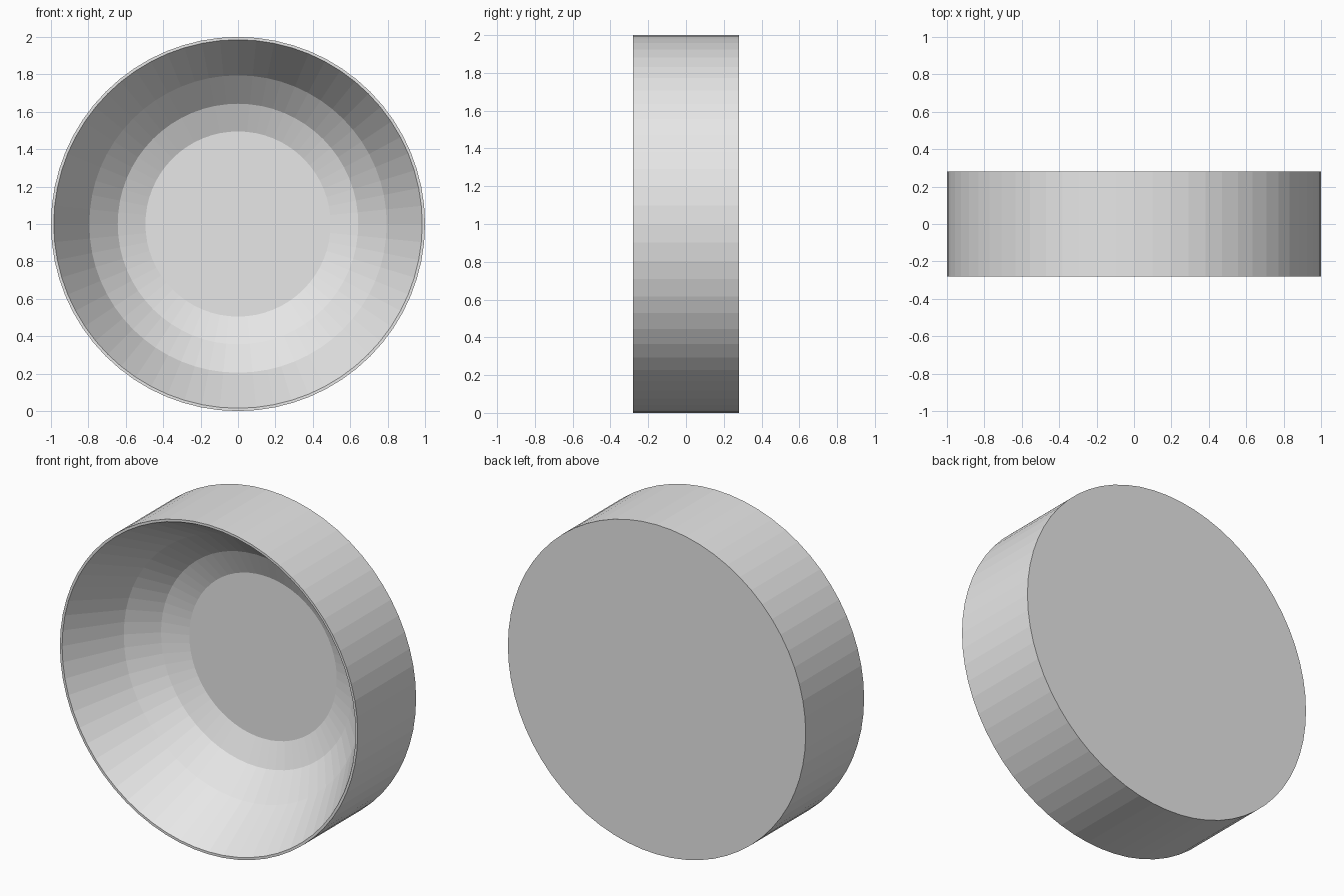
import bpy, bmesh
from math import sin, cos, tau

# Remove the default cube
cube = bpy.data.objects.get("Cube")
if cube:
    bpy.data.objects.remove(cube, do_unlink=True)

SEGMENTS = 64

# Single plain grey
grey = bpy.data.materials.new("plain grey")
grey.use_nodes = True
colour = (0.8, 0.8, 0.8, 1)
grey.diffuse_color = colour
grey.node_tree.nodes["Principled BSDF"].inputs["Base Color"].default_value = colour


def lathe(name, profile):
    """Turn (radius, y) points about the y axis and cap both ends."""
    bm = bmesh.new()
    rings = []
    for radius, y in profile:
        rings.append([bm.verts.new((radius * cos(tau * i / SEGMENTS), y,
                                    radius * sin(tau * i / SEGMENTS)))
                      for i in range(SEGMENTS)])
    for a, b in zip(rings, rings[1:]):
        for i in range(SEGMENTS):
            j = (i + 1) % SEGMENTS
            bm.faces.new((a[i], a[j], b[j], b[i]))
    bm.faces.new(rings[0])
    bm.faces.new(rings[-1])
    bmesh.ops.recalc_face_normals(bm, faces=bm.faces)
    mesh = bpy.data.meshes.new(name)
    bm.to_mesh(mesh)
    bm.free()
    mesh.materials.append(grey)
    obj = bpy.data.objects.new(name, mesh)
    bpy.context.collection.objects.link(obj)
    return obj


# Round drum: flat back, straight wall, thin rim, stepped bowl, flat floor
dish = lathe("dish", [(1, 0.28), (1, -0.28), (0.985, -0.28),
                      (0.795, 0.04), (0.643, 0.18), (0.495, 0.24)])
dish.location.z = 1
